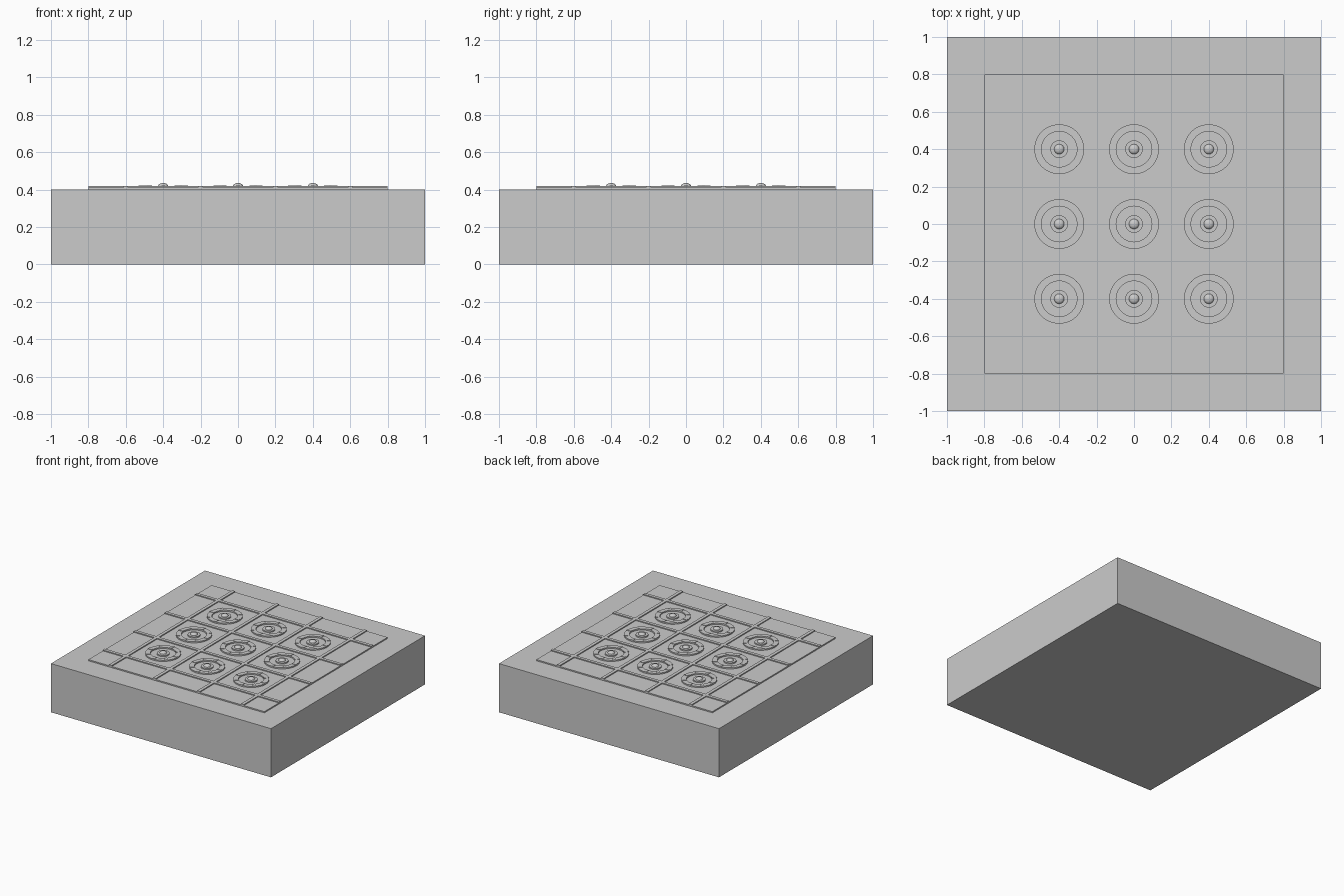
import bpy, bmesh, math
from mathutils import Matrix

if "Cube" in bpy.data.objects:
    bpy.data.objects.remove(bpy.data.objects["Cube"])

stone = bpy.data.materials.new("stone_grey")
stone.diffuse_color = (0.6, 0.6, 0.6, 1)
stone.use_nodes = True
stone.node_tree.nodes["Principled BSDF"].inputs["Base Color"].default_value = stone.diffuse_color


def finish(name, bm, smooth=False):
    bmesh.ops.recalc_face_normals(bm, faces=bm.faces)
    me = bpy.data.meshes.new(name)
    bm.to_mesh(me)
    bm.free()
    me.materials.append(stone)
    ob = bpy.data.objects.new(name, me)
    bpy.context.collection.objects.link(ob)
    if smooth:
        bpy.ops.object.select_all(action='DESELECT')
        ob.select_set(True)
        bpy.context.view_layer.objects.active = ob
        bpy.ops.object.shade_smooth_by_angle(angle=math.radians(35))
    return ob


def add_box(bm, size, loc, turn=0.0):
    m = Matrix.Rotation(turn, 4, 'Z') @ Matrix.Translation(loc) @ Matrix.Diagonal((*size, 1))
    bmesh.ops.create_cube(bm, size=1, matrix=m)


def box(name, size, loc):
    bm = bmesh.new()
    add_box(bm, size, loc)
    return finish(name, bm)


def lathe(name, profile, closed, segments=48):
    """Spin an (r, z) profile around z."""
    bm = bmesh.new()
    vs = [bm.verts.new((r, 0, z)) for r, z in profile]
    pairs = list(zip(vs, vs[1:])) + ([(vs[-1], vs[0])] if closed else [])
    edges = [bm.edges.new(p) for p in pairs]
    bmesh.ops.spin(bm, geom=vs + edges, cent=(0, 0, 0), axis=(0, 0, 1),
                   angle=math.tau, steps=segments, use_merge=True)
    bmesh.ops.remove_doubles(bm, verts=bm.verts, dist=1e-5)
    return finish(name, bm, True)


# Block and raised panel
box("base_block", (2, 2, 0.4), (0, 0, 0.2))
box("raised_panel", (1.6, 1.6, 0.012), (0, 0, 0.404))

# Lattice bars in both directions
for i, p in enumerate((-0.6, -0.2, 0.2, 0.6)):
    box(f"lattice_bar_x_{i}", (1.6, 0.026, 0.018), (0, p, 0.409))
    box(f"lattice_bar_y_{i}", (0.026, 1.6, 0.018), (p, 0, 0.409))

# Rosette parts: outer ring, eight ribs, hub disc, domed boss
ring = lathe("rosette_ring", [(0.095, 0.405), (0.133, 0.405), (0.133, 0.42), (0.095, 0.42)], True)
hub = lathe("rosette_hub", [(0, 0.405), (0.047, 0.405), (0.047, 0.42), (0, 0.42)], False)
dome = [(0.027 * math.cos(a), 0.419 + 0.016 * math.sin(a))
        for a in (math.pi / 2 * k / 6 for k in range(6))]
boss = lathe("rosette_boss", dome + [(0, 0.435)], False, 24)
bm = bmesh.new()
for k in range(8):
    add_box(bm, (0.036, 0.02, 0.018), (0.114, 0, 0.414), k * math.tau / 8)
ribs = finish("rosette_ribs", bm)

# Repeat the rosette in the nine lattice cells
for part in (ring, hub, boss, ribs):
    for x in (-0.4, 0, 0.4):
        for y in (-0.4, 0, 0.4):
            if x or y:
                copy = part.copy()
                copy.location = (x, y, 0)
                bpy.context.collection.objects.link(copy)
